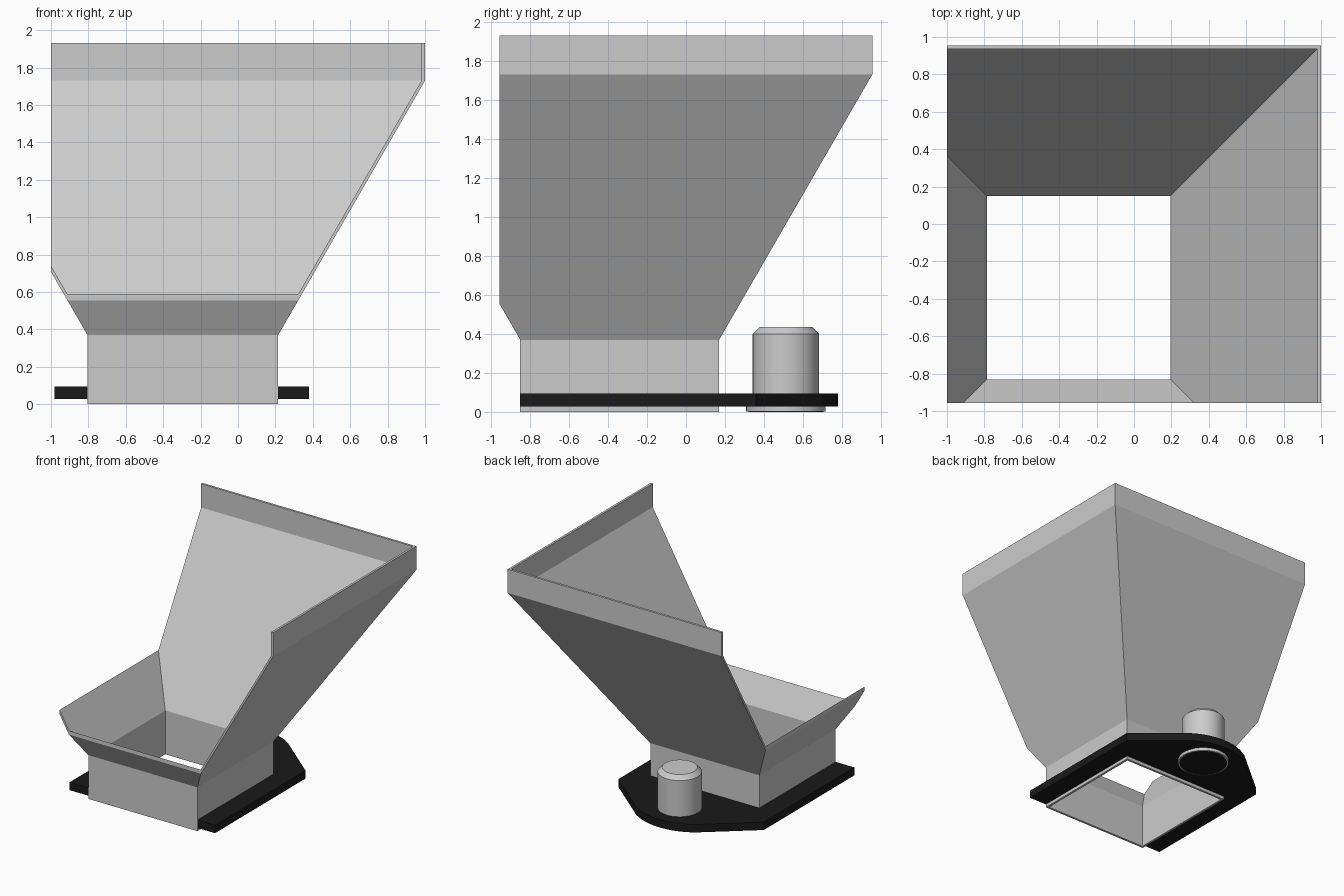
import bpy, bmesh, math
from mathutils import Vector

if "Cube" in bpy.data.objects:
    bpy.data.objects.remove(bpy.data.objects["Cube"])

CX, CY = -0.295, -0.34           # axis of the square throat
MOTOR = (-0.30, 0.512)           # axis of the motor

black = bpy.data.materials.new("black_plate")
black.diffuse_color = (0.01, 0.01, 0.01, 1)
black.use_nodes = True
black.node_tree.nodes["Principled BSDF"].inputs["Base Color"].default_value = black.diffuse_color


def finish(name, bm, mat=None, smooth=False):
    bmesh.ops.recalc_face_normals(bm, faces=bm.faces)
    mesh = bpy.data.meshes.new(name)
    bm.to_mesh(mesh)
    bm.free()
    ob = bpy.data.objects.new(name, mesh)
    bpy.context.collection.objects.link(ob)
    if mat:
        mesh.materials.append(mat)
    if smooth:
        bpy.context.view_layer.objects.active = ob
        ob.select_set(True)
        bpy.ops.object.shade_smooth_by_angle(angle=math.radians(30))
        ob.select_set(False)
    return ob


def skin(bm, rings, closed=False):
    """Join matching rings of points with quads."""
    loops = [[bm.verts.new(p) for p in ring] for ring in rings]
    pairs = list(zip(loops, loops[1:]))
    if closed:
        pairs.append((loops[-1], loops[0]))
    for a, b in pairs:
        n = len(a)
        for i in range(n):
            j = (i + 1) % n
            bm.faces.new((a[i], a[j], b[j], b[i]))
    return loops


def lathe(name, profile, centre, mat=None, n=48):
    bm = bmesh.new()
    rings = [[(centre[0] + r * math.cos(2 * math.pi * i / n),
               centre[1] + r * math.sin(2 * math.pi * i / n), z) for i in range(n)]
             for r, z in profile]
    loops = skin(bm, rings)
    bm.faces.new(loops[0])
    bm.faces.new(loops[-1])
    return finish(name, bm, mat, True)


# Hopper: square funnel with wall thickness, trimmed flat on the left and front
def square(h, z):
    return [(CX + sx * h, CY + sy * h, z) for sx, sy in ((-1, -1), (1, -1), (1, 1), (-1, 1))]


T = 0.019
outer = [(0.51, 0), (0.51, 0.37), (1.295, 1.73), (1.295, 1.93)]
inner = [(h - T, z) for h, z in reversed(outer)]
bm = bmesh.new()
skin(bm, [square(h, z) for h, z in outer + inner], closed=True)
bmesh.ops.recalc_face_normals(bm, faces=bm.faces)
for co, no in (((-1, 0, 0), (-1, 0, 0)), ((0, -0.957, 0), (0, -1, 0))):
    cut = bmesh.ops.bisect_plane(bm, geom=bm.verts[:] + bm.edges[:] + bm.faces[:],
                                 plane_co=Vector(co), plane_no=Vector(no), clear_outer=True)
    edges = [e for e in bm.edges if e.is_boundary]
    bmesh.ops.contextual_create(bm, geom=edges)
finish("hopper", bm)

# Base plate: notched around the throat, chamfered to a rounded back end
arc = []
R, half = 0.50, math.radians(34)
for i in range(13):
    a = half - 2 * half * i / 12
    arc.append((-0.30 + R * math.sin(a), 0.78 - R * (1 - math.cos(a))))
outline = [(0.38, -0.85), (0.38, 0.36)] + arc + [
    (-0.98, 0.36), (-0.98, -0.85), (-0.805, -0.85), (-0.805, 0.17), (0.215, 0.17), (0.215, -0.85)]
bm = bmesh.new()
low, high = skin(bm, [[(x, y, z) for x, y in outline] for z in (0.027, 0.094)])
bm.faces.new(low)
bm.faces.new(high)
finish("base_plate", bm, black)

# Motor with bevelled top, its flange under the plate and the dark cap below
lathe("motor", [(0.17, 0.03), (0.17, 0.40), (0.135, 0.435)], MOTOR)
lathe("motor_flange", [(0.204, 0.002), (0.204, 0.03)], MOTOR)
lathe("motor_cap", [(0.192, 0.0), (0.192, 0.01)], MOTOR, black)
